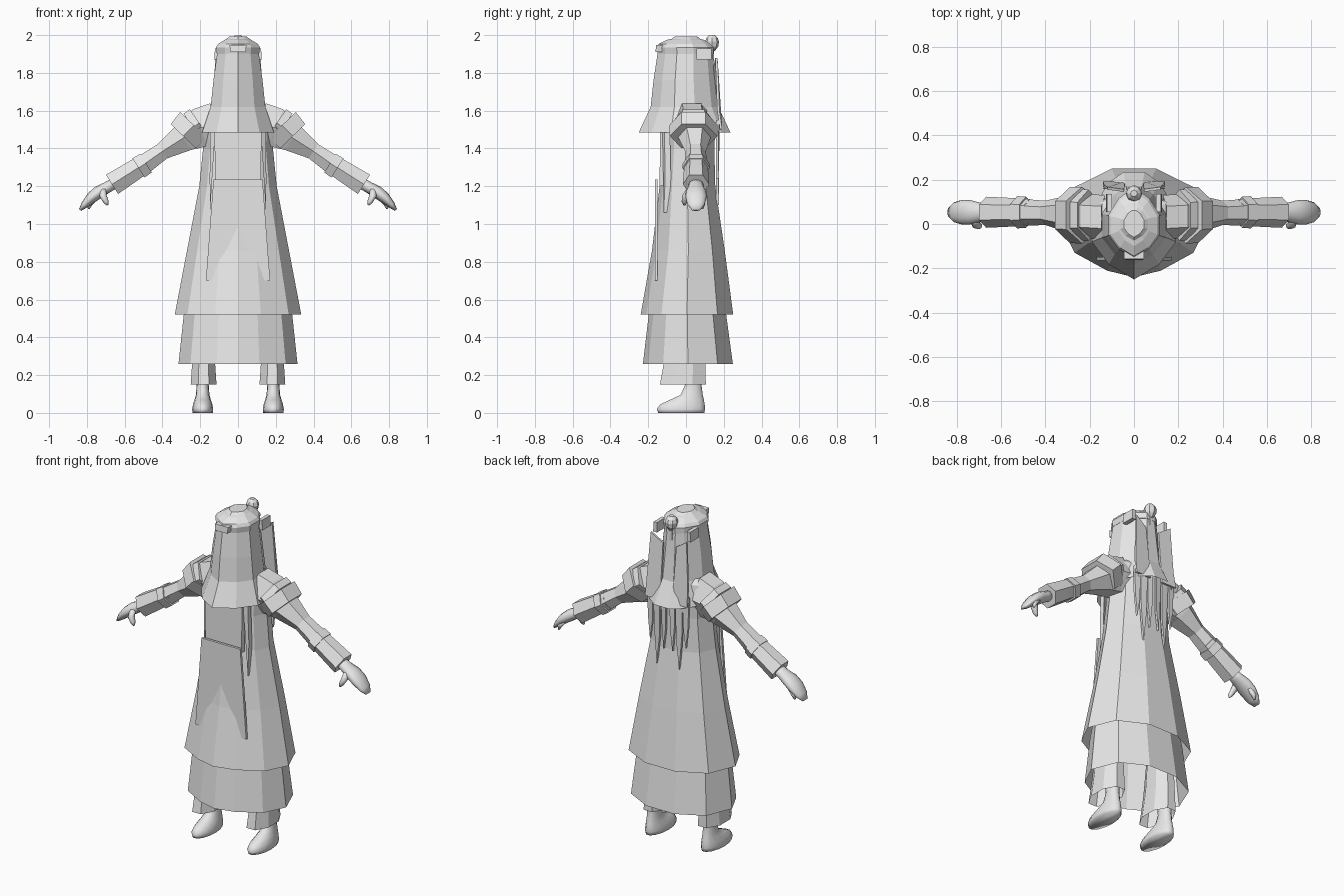
import bpy, bmesh, math
from mathutils import Vector

grey = bpy.data.materials.new("plain_grey")
grey.diffuse_color = (0.8, 0.8, 0.8, 1)


def finish(name, bm, mirror=False, smooth=False):
    bmesh.ops.recalc_face_normals(bm, faces=bm.faces)
    me = bpy.data.meshes.new(name)
    bm.to_mesh(me)
    bm.free()
    me.materials.append(grey)
    for p in me.polygons:
        p.use_smooth = smooth
    ob = bpy.data.objects.new(name, me)
    bpy.context.collection.objects.link(ob)
    if mirror:
        ob.modifiers.new("Mirror", 'MIRROR').use_axis[0] = True
    return ob


def loft(name, rings, bottom=True, top=True, **kw):
    bm = bmesh.new()
    vs = [[bm.verts.new(p) for p in r] for r in rings]
    n = len(vs[0])
    for a, b in zip(vs, vs[1:]):
        for i in range(n):
            j = (i + 1) % n
            bm.faces.new((a[i], a[j], b[j], b[i]))
    if bottom:
        bm.faces.new(vs[0])
    if top:
        bm.faces.new(vs[-1])
    return finish(name, bm, **kw)


def closed(half):
    """Complete a right-hand half outline with its mirror image."""
    return half + [(-x, y) for x, y in reversed(half) if x > 0]


def ngon(n, turn=0.0):
    return [(math.cos(turn + math.tau * i / n), math.sin(turn + math.tau * i / n)) for i in range(n)]


def upright(name, base, stations, cx=0, **kw):
    """Stations: height, half width, front y, back y."""
    rings = [[(cx + x * w, (f + b) / 2 + y * (b - f) / 2, z) for x, y in base]
             for z, w, f, b in stations]
    return loft(name, rings, **kw)


def limb(name, stations, sides=6, **kw):
    """Stations: x, z, half thickness, centre y, half depth."""
    rings = []
    for i, (x, z, h, cy, d) in enumerate(stations):
        a, b = stations[max(i - 1, 0)], stations[min(i + 1, len(stations) - 1)]
        t = Vector((b[0] - a[0], b[1] - a[1])).normalized()
        top = 1 / math.sin(math.pi / 3) if sides == 6 else 1
        rings.append([(x - t.y * s * h * top, cy + c * d, z + t.x * s * h * top)
                      for c, s in ngon(sides)])
    return loft(name, rings, mirror=True, **kw)


def plate(name, outline, thick, mirror=False):
    """Outline of (x, y, z) points thickened along y."""
    return loft(name, [outline, [(x, y + thick, z) for x, y, z in outline]], mirror=mirror)


robe_shape = closed([(0, -1), (.36, -.88), (.8, -.55), (1, 0), (.8, .66), (.3, 1)])
hood_shape = closed([(0, -1), (.6, -.72), (1, -.3), (1, .3), (.6, .8), (.25, 1)])

# Layered robe
upright("outer_robe", robe_shape, [
    (.52, .335, -.24, .25), (.86, .27, -.18, .205), (1.2, .205, -.14, .155),
    (1.4, .185, -.125, .15), (1.5, .19, -.125, .155), (1.6, .2, -.08, .13),
    (1.66, .1, -.05, .09)], bottom=False)
upright("under_skirt", robe_shape, [
    (.26, .315, -.228, .248), (.54, .285, -.195, .21), (.8, .24, -.15, .17)], bottom=False)
plate("front_apron", [(-.13, -.165, 1.235), (.13, -.165, 1.235), (.17, -.165, .7), (-.17, -.165, .7)], .015)
plate("chest_panel", [(-.125, -.137, 1.5), (.125, -.137, 1.5), (.12, -.14, 1.2), (-.12, -.14, 1.2)], .03)

# Trouser legs and feet
upright("trouser_leg", ngon(8, math.pi / 8), [
    (.15, .074, -.148, .115), (.3, .063, -.12, .11), (.6, .06, -.08, .09)],
    cx=.182, bottom=False, mirror=True)
upright("foot", ngon(14), [
    (0, .054, -.15, .1), (.02, .056, -.158, .104), (.045, .051, -.14, .102),
    (.07, .043, -.085, .097), (.095, .036, -.03, .09), (.15, .032, -.005, .083),
    (.32, .042, -.02, .09)], cx=.187, mirror=True, smooth=True)

# Hood with long veil, and stepped cap
upright("veil", hood_shape, [
    (1.485, .19, -.25, .235), (1.62, .145, -.187, .172), (1.76, .13, -.172, .155),
    (1.92, .108, -.148, .14)], bottom=False)
upright("cap", hood_shape, [
    (1.9, .112, -.15, .145), (1.935, .116, -.155, .145), (1.953, .106, -.145, .13),
    (1.975, .07, -.1, .095), (1.98, .062, -.075, .075), (1.993, .045, -.06, .06)])
plate("brow_ornament", [(-.045, -.158, 1.947), (.045, -.158, 1.947),
                        (.04, -.162, 1.91), (-.04, -.162, 1.91)], .05)

# Topknot, its stem and side tabs
upright("topknot", ngon(8), [
    (1.915, .014, .124, .152), (1.94, .033, .105, .171), (1.965, .037, .101, .175),
    (1.985, .03, .108, .168), (2.0, .015, .123, .153)])
upright("topknot_stem", ngon(6), [(1.85, .022, .1, .15), (1.93, .014, .12, .15)])
plate("side_tab", [(.1, .055, 1.93), (.122, .055, 1.93), (.126, .055, 1.87), (.1, .055, 1.87)],
      .08, mirror=True)

# Hair locks behind the head and down the back
plate("back_hair_flap", [(.045, .145, 1.83), (.12, .155, 1.88), (.135, .165, 1.6),
                         (.14, .18, 1.5), (.04, .18, 1.5)], .012, mirror=True)
for i, (x, w, low) in enumerate([(.03, .018, 1.2), (.075, .024, 1.1), (.12, .02, 1.24)]):
    plate(f"back_lock_{i + 1}", [(x - w, .165, 1.55), (x + w, .16, 1.55),
                                 (x + w * .7, .158, (low + 1.5) / 2), (x, .16, low),
                                 (x - w * .8, .16, (low + 1.45) / 2)], .014, mirror=True)
plate("front_lock", [(.12, -.125, 1.5), (.145, -.115, 1.5), (.15, -.11, 1.25), (.148, -.118, 1.06),
                     (.136, -.12, 1.25)], .03, mirror=True)

# Sleeves, shoulder guards and wrist bands
limb("upper_sleeve", [(.13, 1.52, .12, .03, .1), (.2, 1.51, .105, .035, .1),
                      (.29, 1.455, .075, .045, .085), (.40, 1.385, .045, .05, .055),
                      (.50, 1.315, .052, .053, .06)])
limb("forearm_sleeve", [(.47, 1.335, .05, .053, .06), (.58, 1.265, .056, .053, .066),
                        (.667, 1.21, .06, .053, .07)])
limb("forearm_band", [(.487, 1.322, .058, .053, .07), (.527, 1.297, .06, .053, .073)])
limb("shoulder_guard", [(.205, 1.535, .088, .04, .115), (.238, 1.512, .088, .04, .118)])
limb("shoulder_guard_rim", [(.234, 1.523, .1, .04, .128), (.29, 1.465, .092, .04, .126)])

# Hands with fingers and thumb
limb("hand", [(.64, 1.225, .03, .053, .036), (.69, 1.195, .03, .053, .042),
              (.735, 1.17, .034, .053, .054), (.775, 1.14, .03, .053, .056),
              (.812, 1.102, .02, .053, .045), (.836, 1.074, .007, .053, .022)],
     sides=12, smooth=True)
limb("thumb", [(.715, 1.185, .018, .025, .022), (.715, 1.15, .019, .0, .021),
               (.698, 1.117, .014, -.008, .015), (.69, 1.1, .005, -.008, .006)],
     sides=8, smooth=True)
limb("curled_finger", [(.76, 1.14, .018, .085, .016), (.785, 1.105, .014, .088, .014),
                       (.79, 1.08, .005, .086, .006)], sides=8, smooth=True)
